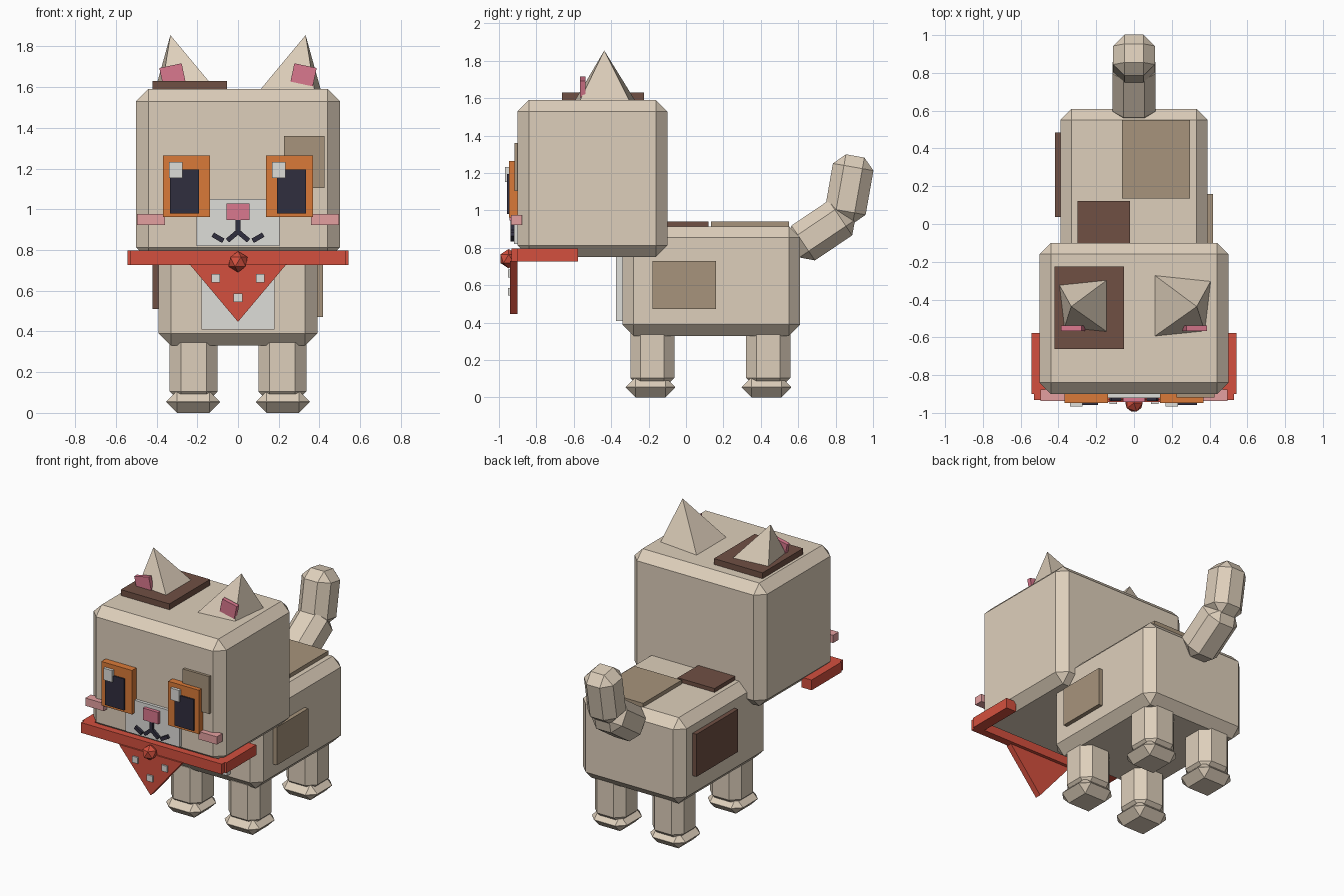
import bpy, bmesh
from math import radians
from mathutils import Matrix, Vector

if "Cube" in bpy.data.objects:
    bpy.data.objects.remove(bpy.data.objects["Cube"])


def material(name, r, g, b):
    lin = [((c / 255 + 0.055) / 1.055) ** 2.4 for c in (r, g, b)]
    m = bpy.data.materials.new(name)
    m.diffuse_color = (*lin, 1)
    m.use_nodes = True
    m.node_tree.nodes["Principled BSDF"].inputs["Base Color"].default_value = m.diffuse_color
    return m


CREAM = material("cream fur", 222, 207, 187)
WHITE = material("off white", 222, 221, 217)
ORANGE = material("orange", 218, 122, 56)
DARK = material("near black", 48, 46, 62)
PINK = material("pink", 218, 120, 142)
BLUSH = material("blush", 228, 160, 160)
RED = material("red cloth", 212, 80, 62)
TAN = material("tan fur", 167, 148, 124)
BROWN = material("dark brown fur", 112, 80, 68)


def finish(name, bm, mat):
    bmesh.ops.recalc_face_normals(bm, faces=bm.faces)
    me = bpy.data.meshes.new(name)
    bm.to_mesh(me)
    bm.free()
    me.materials.append(mat)
    ob = bpy.data.objects.new(name, me)
    bpy.context.collection.objects.link(ob)
    return ob


def block(name, mat, centre, size, bevel=0, rx=0, ry=0):
    """Box with optional one-segment chamfer and tilt in degrees."""
    bm = bmesh.new()
    bmesh.ops.create_cube(bm, size=1)
    bmesh.ops.scale(bm, vec=size, verts=bm.verts)
    if bevel:
        bmesh.ops.bevel(bm, geom=bm.edges[:], offset=bevel, segments=1,
                        affect='EDGES', profile=0.5)
    rot = Matrix.Rotation(radians(rx), 4, 'X') @ Matrix.Rotation(radians(ry), 4, 'Y')
    bm.transform(Matrix.Translation(centre) @ rot)
    return finish(name, bm, mat)


def span(name, mat, x, y, z, bevel=0):
    """Box given by its (min, max) range on each axis."""
    r = (x, y, z)
    return block(name, mat, [(a + b) / 2 for a, b in r], [b - a for a, b in r], bevel)


def solid(name, mat, base, apex=None, shift=None):
    """Base polygon joined to an apex point, or extruded by a shift."""
    bm = bmesh.new()
    vs = [bm.verts.new(p) for p in base]
    f = bm.faces.new(vs)
    if apex:
        tip = bm.verts.new(apex)
        for a, b in zip(vs, vs[1:] + vs[:1]):
            bm.faces.new((a, b, tip))
    else:
        ext = bmesh.ops.extrude_face_region(bm, geom=[f], use_keep_orig=True)
        moved = [v for v in ext["geom"] if isinstance(v, bmesh.types.BMVert)]
        bmesh.ops.translate(bm, vec=Vector(shift), verts=moved)
    return finish(name, bm, mat)


# Body, head, chest
span("body", CREAM, (-.39, .39), (-.34, .61), (.33, .915), .06)
span("head", CREAM, (-.5, .5), (-.9, -.1), (.752, 1.59), .06)
span("chest_plate", WHITE, (-.18, .18), (-.374, -.33), (.41, .77))

# Legs and paws
for s, side in ((-1, "left"), (1, "right")):
    for y, end in ((-.18, "front"), (.44, "back")):
        block(f"{end}_{side}_leg", CREAM, (s * .218, y, .225), (.236, .236, .35), .055)
        block(f"{end}_{side}_paw", CREAM, (s * .22, y - .01, .054), (.265, .265, .108), .053)

# Tail, two tilted segments
block("tail_base", CREAM, (0, .726, .893), (.23, .225, .36), .06, rx=-56)
block("tail_tip", CREAM, (0, .873, 1.114), (.22, .22, .36), .06, rx=-10)

# Fur patches
span("head_top_patch", BROWN, (-.42, -.054), (-.662, -.224), (1.58, 1.63))
span("eye_patch", TAN, (.226, .425), (-.918, -.89), (1.105, 1.36))
span("back_tan_patch", TAN, (-.063, .296), (.135, .551), (.90, .941))
span("back_brown_patch", BROWN, (-.30, -.022), (-.16, .121), (.90, .941))
span("left_flank_patch", BROWN, (-.419, -.38), (.037, .485), (.51, .80))
span("right_flank_patch", TAN, (.38, .418), (-.179, .16), (.472, .73))

# Muzzle, nose, mouth
span("muzzle", WHITE, (-.204, .204), (-.92, -.89), (.82, 1.05))
span("nose", PINK, (-.057, .057), (-.943, -.91), (.946, 1.027))
span("mouth_stem", DARK, (-.012, .012), (-.938, -.91), (.875, .95))

for s, side in ((-1, "left"), (1, "right")):
    # Mouth curve
    block(f"{side}_mouth_inner", DARK, (s * .027, -.924, .867), (.065, .028, .024), ry=s * 40)
    block(f"{side}_mouth_outer", DARK, (s * .098, -.924, .86), (.06, .028, .024), ry=-s * 30)
    # Eyes
    x = s * .2525
    block(f"{side}_iris", ORANGE, (x, -.92, 1.113), (.231, .054, .30))
    block(f"{side}_pupil", DARK, (s * .2625, -.94, 1.087), (.143, .034, .214))
    block(f"{side}_eye_highlight", WHITE, (-.305 if s < 0 else .2, -.952, 1.193), (.067, .03, .08))
    # Cheeks
    block(f"{side}_cheek", BLUSH, (s * .427, -.906, .949), (.138, .06, .053))
    # Ears
    base = [(s * .11, -.272, 1.588), (s * .406, -.303, 1.588),
            (s * .375, -.567, 1.588), (s * .11, -.594, 1.588)]
    solid(f"{side}_ear", CREAM, base, apex=(s * .332, -.437, 1.855))
    block(f"{side}_inner_ear", PINK, (s * .322, -.552, 1.66), (.112, .028, .092), ry=s * 12)
    # Scarf sides
    block(f"{side}_scarf_side", RED, (s * .505, -.739, .762), (.075, .322, .07))

# Scarf front, flap, knot, dots
span("scarf_front", RED, (-.53, .53), (-.932, -.88), (.727, .797))
solid("scarf_flap", RED, [(-.238, -.942, .73), (.238, -.942, .73), (0, -.942, .447)],
      shift=(0, .04, 0))
bm = bmesh.new()
bmesh.ops.create_icosphere(bm, subdivisions=1, radius=.052)
bm.transform(Matrix.Translation((0, -.948, .742)))
finish("scarf_knot", bm, RED)
for i, (x, z) in enumerate(((-.11, .662), (.11, .662), (0, .565))):
    block(f"scarf_dot_{i + 1}", WHITE, (x, -.944, z), (.042, .018, .042))
